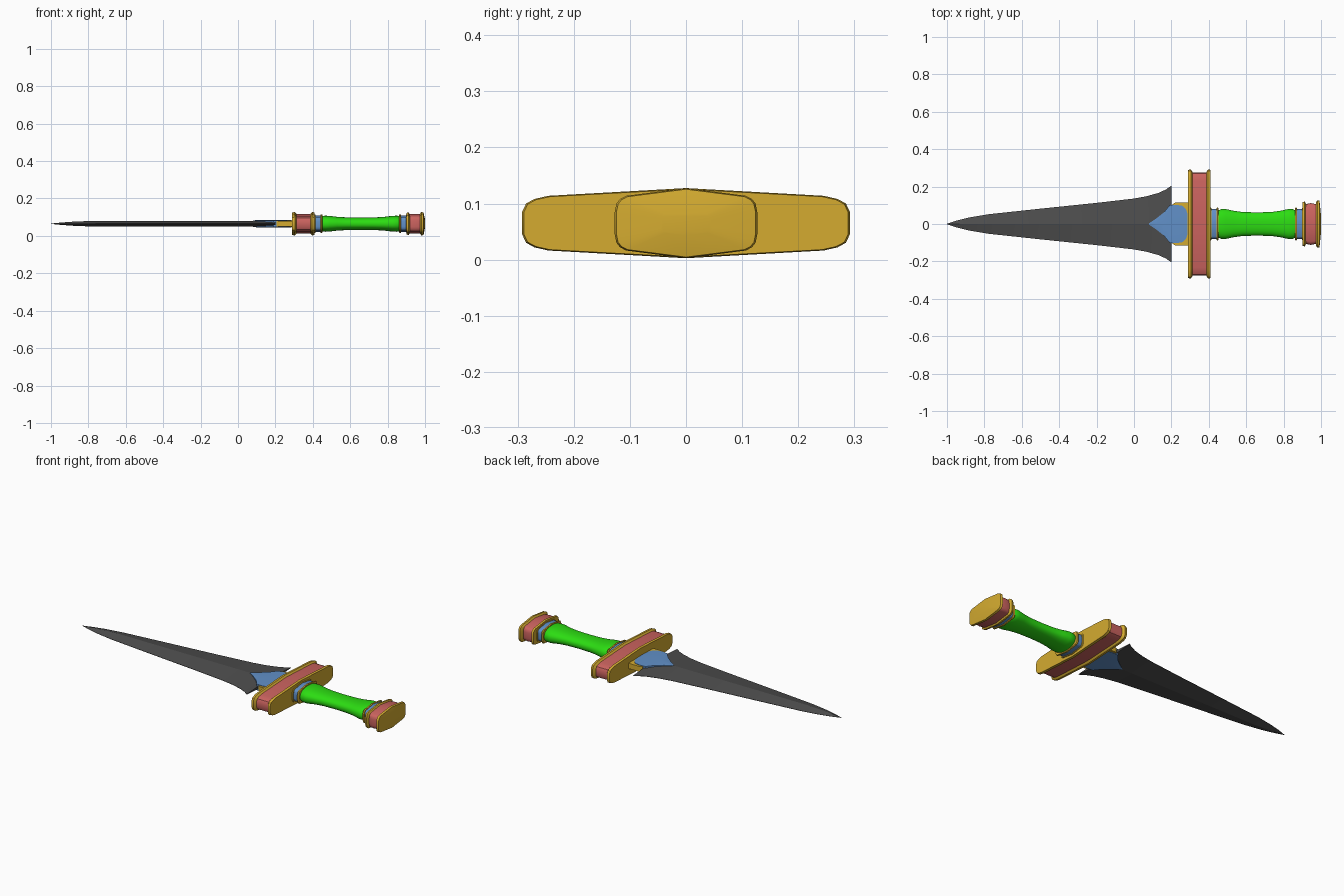
import bpy, bmesh, math

cube = bpy.data.objects.get("Cube")
if cube:
    bpy.data.objects.remove(cube, do_unlink=True)

MID = 0.065  # height of the long axis


def material(name, r, g, b):
    m = bpy.data.materials.new(name)
    m.use_nodes = True
    m.diffuse_color = (r, g, b, 1)
    m.node_tree.nodes["Principled BSDF"].inputs["Base Color"].default_value = (r, g, b, 1)
    return m


steel = material("dark steel", 0.075, 0.075, 0.075)
gold = material("gold", 0.66, 0.41, 0.03)
red = material("red enamel", 0.60, 0.125, 0.115)
blue = material("blue enamel", 0.12, 0.28, 0.58)
green = material("green grip", 0.025, 0.72, 0.006)


def mirrored(quarter):
    """Unit outline from its first quadrant, listed from top to side."""
    right = quarter + [(y, -z) for y, z in reversed(quarter) if z > 0]
    left = [(-y, z) for y, z in reversed(right) if y > 0.001]
    return right + left


LENS = mirrored([(0, 1), (0.84, 0.78), (0.925, 0.69), (0.976, 0.56), (1, 0.32)])
DIAMOND = mirrored([(0, 1), (1, 0.06)])
PLATE = mirrored([(0, 1), (1, 0.86)])
OVAL = mirrored([(math.sin(a * math.pi / 16) ** 0.85, math.cos(a * math.pi / 16) ** 0.85)
                 for a in range(8)] + [(1, 0)])


def loft(name, outline, sections, mat, angle=30):
    """Skin an outline through sections of (x, half width, half height)."""
    bm = bmesh.new()
    rings = [[bm.verts.new((x, y * w, MID + z * h)) for y, z in outline] for x, w, h in sections]
    n = len(outline)
    for a, b in zip(rings, rings[1:]):
        for i in range(n):
            j = (i + 1) % n
            bm.faces.new((a[i], a[j], b[j], b[i]))
    bm.faces.new(rings[0])
    bm.faces.new(rings[-1])
    bmesh.ops.recalc_face_normals(bm, faces=bm.faces)
    me = bpy.data.meshes.new(name)
    bm.to_mesh(me)
    bm.free()
    me.materials.append(mat)
    ob = bpy.data.objects.new(name, me)
    bpy.context.collection.objects.link(ob)
    bpy.ops.object.select_all(action="DESELECT")
    ob.select_set(True)
    bpy.context.view_layer.objects.active = ob
    bpy.ops.object.shade_smooth_by_angle(angle=math.radians(angle))
    return ob


def flange(name, x_out, x_in, w, h, dome=0.0):
    """Gold rim: flat or domed outside, tapering towards the core."""
    s = 1 if x_out > x_in else -1
    mid = x_out + (x_in - x_out) * 0.6
    rings = [(x_in, w - 0.014, h - 0.01), (mid, w, h), (x_out, w - 0.003, h - 0.002)]
    if dome:
        rings.append((x_out + s * dome, w * 0.35, h * 0.35))
    loft(name, LENS, rings, gold)


# Blade: flared at the base, ridged along the middle
loft("blade", DIAMOND, [
    (-1.0, 0.001, 0.001), (-0.95, 0.018, 0.006), (-0.88, 0.035, 0.011), (-0.78, 0.052, 0.015),
    (-0.5, 0.082, 0.015), (-0.2, 0.113, 0.015), (0.0, 0.136, 0.015), (0.07, 0.149, 0.015),
    (0.13, 0.166, 0.015), (0.17, 0.184, 0.015), (0.2, 0.205, 0.015)], steel, 5)

# Blade mount and its pointed inlay
loft("blade_mount", PLATE, [(0.205, 0.105, 0.017), (0.22, 0.114, 0.018), (0.295, 0.114, 0.018)], gold)
loft("blade_inlay", PLATE, [
    (0.08, 0.003, 0.018), (0.12, 0.03, 0.02), (0.16, 0.062, 0.021), (0.19, 0.1, 0.021),
    (0.225, 0.103, 0.021), (0.26, 0.097, 0.021), (0.278, 0.078, 0.021), (0.286, 0.055, 0.021)], blue)

# Cross guard
loft("guard_core", LENS, [(0.3, 0.276, 0.053), (0.4, 0.276, 0.053)], red)
flange("guard_front_rim", 0.29, 0.313, 0.292, 0.0625)
flange("guard_rear_rim", 0.41, 0.387, 0.292, 0.0625)

# Collars with thin rims at both ends of the grip
for part, x0, x1 in (("guard_collar", 0.405, 0.45), ("pommel_collar", 0.863, 0.908)):
    loft(part, LENS, [(x0, 0.079, 0.045), (x1, 0.079, 0.045)], blue)
    for end, x in (("front", x0 + 0.004), ("rear", x1 - 0.004)):
        loft(part + "_" + end + "_rim", LENS,
             [(x - 0.005, 0.085, 0.048), (x, 0.089, 0.05), (x + 0.005, 0.085, 0.048)], gold)

# Waisted grip
loft("grip", OVAL, [
    (0.445, 0.07, 0.04), (0.465, 0.079, 0.043), (0.49, 0.08, 0.042), (0.53, 0.071, 0.037),
    (0.58, 0.064, 0.034), (0.657, 0.062, 0.033), (0.735, 0.064, 0.034), (0.785, 0.071, 0.037),
    (0.825, 0.08, 0.042), (0.85, 0.079, 0.043), (0.87, 0.07, 0.04)], green, 60)

# Pommel
loft("pommel_core", LENS, [(0.908, 0.104, 0.053), (0.945, 0.112, 0.053), (0.985, 0.104, 0.053)], red)
flange("pommel_front_rim", 0.901, 0.92, 0.12, 0.06)
flange("pommel_rear_rim", 0.992, 0.972, 0.127, 0.0625, dome=0.008)
